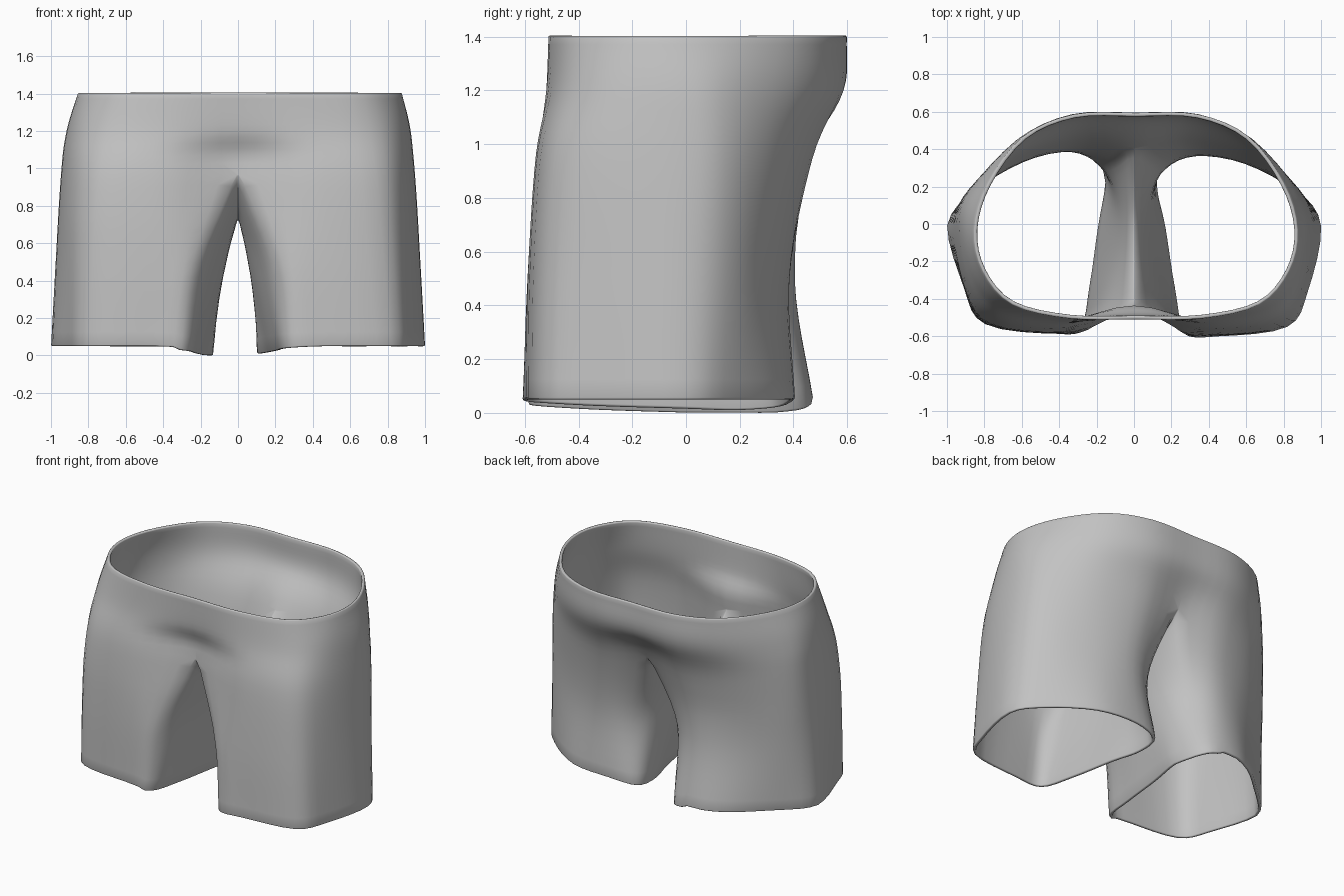
import bpy, bmesh, math
from mathutils import Vector

if "Cube" in bpy.data.objects:
    bpy.data.objects.remove(bpy.data.objects["Cube"])

SUB = 4    # samples per profile segment
VSUB = 6   # samples between sections


def cr(p0, p1, p2, p3, t):
    """Point on a Catmull-Rom curve between p1 and p2."""
    return 0.5 * (2 * p1 + (p2 - p0) * t + (2 * p0 - 5 * p1 + 4 * p2 - p3) * t ** 2
                  + (3 * p1 - p0 - 3 * p2 + p3) * t ** 3)


def curve(pts, sub, first=None, last=None):
    """Smooth curve through pts with optional ghost end points."""
    p = [first if first is not None else 2 * pts[0] - pts[1]] + pts
    p.append(last if last is not None else 2 * pts[-1] - pts[-2])
    out = [cr(*p[i:i + 4], k / sub) for i in range(len(pts) - 1) for k in range(sub)]
    return out + [pts[-1].copy()]


def section(points, z):
    return [Vector((p[0], p[1], p[2] if len(p) > 2 else z)) for p in points]


def flip(p):
    return Vector((-p.x, p.y, p.z))


def clamp(v):
    return min(1, max(0, v))


# Half sections running front centre -> outside -> back centre
waist = section([(0, -.51), (.35, -.505), (.66, -.43), (.82, -.25), (.865, -.03),
                 (.79, .22), (.60, .47), (.33, .587), (0, .595)], 1.405)
hip = section([(0, -.50), (.37, -.52), (.70, -.46), (.86, -.30), (.92, -.02),
               (.86, .19), (.64, .44), (.34, .575), (0, .58)], 1.2)
fork = section([(0, -.465, .98), (.36, -.555, .97), (.74, -.52), (.89, -.34), (.948, -.01),
                (.88, .19), (.64, .38), (.30, .47), (0, .43, .98)], .945)
# Seam under the body, back -> front
seam = section([(0, .21, .82), (0, 0, .74), (0, -.26, .80)], 0)
# Full leg loops: nine outer points, then three inner points
thigh = section([(.20, -.54), (.40, -.59), (.78, -.545), (.91, -.36), (.975, -.01),
                 (.87, .19), (.60, .34), (.33, .385), (.15, .31),
                 (.07, .16), (.055, -.03), (.10, -.29)], .5)
hem = section([(.26, -.58, .04), (.46, -.60), (.82, -.55), (.93, -.36), (1, -.01),
               (.87, .185), (.60, .37), (.31, .405), (.125, .355, .025),
               (.105, .19, .01), (.15, -.02, .015), (.20, -.34, .025)], .05)

outer_keys = [curve(s, SUB, flip(s[1]), flip(s[-2])) for s in (waist, hip, fork)]
inner_keys = [curve([fork[-1]] + seam + [fork[0]], SUB)]
for s in (thigh, hem):
    outer_keys.append(curve(s[:9], SUB, s[-1], s[9]))
    inner_keys.append(curve(s[8:] + [s[0]], SUB, s[7], s[1]))


def outer_column(c):
    """Body keeps its width near the centre line, then turns into the leg."""
    w, h, f, t, m = c
    ghost = t.copy()
    ghost.x = f.x + (t.x - f.x) * min(1, f.x / .4)
    return curve([w, h, f], VSUB, None, ghost)[:-1] + curve([f, t, m], VSUB, h)


# Vertical curves through the sections
SPLIT = 2 * VSUB
outer_cols = [outer_column(c) for c in zip(*outer_keys)]
inner_cols = [curve(list(c), VSUB) for c in zip(*inner_keys)]
# Share the leg corner edges, easing the neighbours to match
for end, step, src in ((0, 1, outer_cols[-1]), (-1, -1, outer_cols[0])):
    shift = [s - p for s, p in zip(src[SPLIT:], inner_cols[end])]
    for k in range(SUB):
        col = inner_cols[end + k * step]
        for i, d in enumerate(shift):
            col[i] = col[i] + d * (1 - k / SUB)


def place(p, side):
    """Fold below the waistband, and a slightly different left leg."""
    q = p.copy()
    if q.y < 0:
        q.y += .02 * math.exp(-((q.z - 1.07) / .07) ** 2 - (q.x / .3) ** 2)
    top = max(0, (q.z - 1.1) / .3)
    if side < 0:
        low = max(0, 1 - q.z / .7)
        outside = clamp((q.x - .45) / .35)
        back = clamp((q.y - .2) / .15)
        x = q.x
        if q.y > 0:
            q.y *= 1 + .18 * low * (1 - outside)
            q.x -= .02 * low * outside * min(1, q.y / .15)
        else:
            q.y *= 1 - .03 * low
            q.x -= .025 * low * outside * min(1, -q.y / .3)
        q.x += (.04 + .07 * back) * low * max(0, 1 - x / .4)
        if x < .3:
            q.z -= .015 * low
    q.z = max(q.z, 0)
    q.x *= side
    q.x += .01 * top
    return q


bm = bmesh.new()


def skin(cols, side):
    grid = [[bm.verts.new(place(p, side)) for p in c] for c in cols]
    for a, b in zip(grid, grid[1:]):
        for i in range(len(a) - 1):
            quad = (a[i], a[i + 1], b[i + 1], b[i])
            bm.faces.new(quad if side < 0 else quad[::-1])


for side in (1, -1):
    skin(outer_cols, side)   # body and outer leg
    skin(inner_cols, side)   # inner leg
bmesh.ops.remove_doubles(bm, verts=bm.verts, dist=.0005)
bmesh.ops.recalc_face_normals(bm, faces=bm.faces)
# Make the front waist faces point forward
front = min(bm.faces, key=lambda f: (f.calc_center_median() - Vector((0, -.51, 1.38))).length)
front.normal_update()
if front.normal.y > 0:
    bmesh.ops.reverse_faces(bm, faces=bm.faces)
# Relax the fork so the legs blend into the body
near = [v for v in bm.verts if .5 < v.co.z < 1.12 and abs(v.co.x) < .3]
for _ in range(2):
    bmesh.ops.smooth_vert(bm, verts=near, factor=.4,
                          use_axis_x=True, use_axis_y=True, use_axis_z=True)

mesh = bpy.data.meshes.new("shorts")
bm.to_mesh(mesh)
bm.free()
shorts = bpy.data.objects.new("shorts", mesh)
bpy.context.collection.objects.link(shorts)

cloth = bpy.data.materials.new("grey cloth")
cloth.diffuse_color = (.54, .54, .54, 1)
cloth.use_nodes = True
cloth.node_tree.nodes["Principled BSDF"].inputs["Base Color"].default_value = cloth.diffuse_color
mesh.materials.append(cloth)

# Cloth thickness, with soft rims
shell = shorts.modifiers.new("cloth_thickness", 'SOLIDIFY')
shell.thickness = .02
shell.offset = -1
bpy.context.view_layer.objects.active = shorts
shorts.select_set(True)
bpy.ops.object.modifier_apply(modifier=shell.name)
soft = shorts.modifiers.new("soft_rims", 'BEVEL')
soft.width = .007
soft.segments = 2
soft.limit_method = 'ANGLE'
soft.angle_limit = math.radians(60)
bpy.ops.object.modifier_apply(modifier=soft.name)
bpy.ops.object.shade_smooth_by_angle(angle=math.radians(60))
